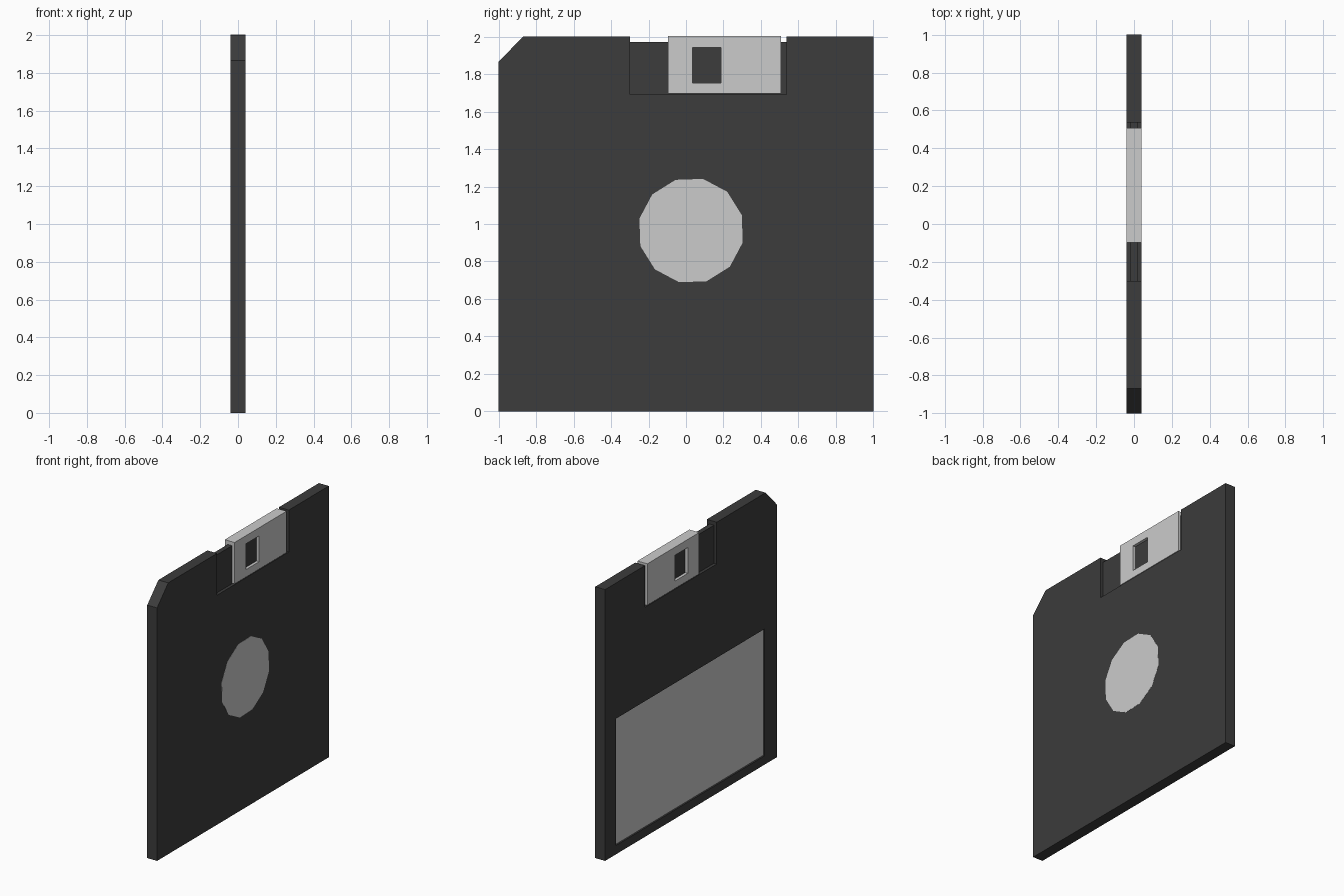
import bpy, bmesh, math
from mathutils import Vector

if "Cube" in bpy.data.objects:
    bpy.data.objects.remove(bpy.data.objects["Cube"])

T = 0.04       # half thickness of the case
CORE = 0.018   # half thickness of the case inside the shutter track


def prism(name, pts, direction, mat=None):
    """Extrude a closed profile of 3D points along a direction."""
    bm = bmesh.new()
    face = bm.faces.new([bm.verts.new(p) for p in pts])
    ext = bmesh.ops.extrude_face_region(bm, geom=[face])
    verts = [v for v in ext["geom"] if isinstance(v, bmesh.types.BMVert)]
    bmesh.ops.translate(bm, verts=verts, vec=Vector(direction))
    bmesh.ops.recalc_face_normals(bm, faces=bm.faces)
    me = bpy.data.meshes.new(name)
    bm.to_mesh(me)
    bm.free()
    ob = bpy.data.objects.new(name, me)
    bpy.context.collection.objects.link(ob)
    if mat:
        me.materials.append(mat)
    return ob


def plate(name, yz, x0, x1, mat=None):
    return prism(name, [(x0, y, z) for y, z in yz], (x1 - x0, 0, 0), mat)


def rect(y0, y1, z0, z1):
    return [(y0, z0), (y1, z0), (y1, z1), (y0, z1)]


def cut(target, cutter):
    """Subtract the cutter, bake the result and remove the cutter."""
    mod = target.modifiers.new("cut", 'BOOLEAN')
    mod.operation = 'DIFFERENCE'
    mod.solver = 'EXACT'
    mod.object = cutter
    bpy.context.view_layer.objects.active = target
    bpy.ops.object.modifier_apply(modifier=mod.name)
    bpy.data.objects.remove(cutter, do_unlink=True)


black = bpy.data.materials.new("black_plastic")
black.diffuse_color = (0.045, 0.045, 0.045, 1)
black.use_nodes = True
black.node_tree.nodes["Principled BSDF"].inputs["Base Color"].default_value = black.diffuse_color

# Case with one clipped corner
case = plate("case", [(-1, 0), (1, 0), (1, 2), (-0.87, 2), (-1, 1.865)], -T, T, black)

# Shutter track: a pocket on each face, joined by a shallow notch in the top
for s in (-1, 1):
    cut(case, plate("track_cutter", rect(-0.30, 0.535, 1.692, 2.1), s * CORE, s * 0.1))
cut(case, plate("notch_cutter", rect(-0.30, 0.535, 1.972, 2.1), -0.1, 0.1))

# Label recess in the back face, with the label lying in it
cut(case, plate("label_cutter", rect(-0.86, 0.87, 0.065, 1.0), -0.1, -T + 0.014))
plate("label", rect(-0.86, 0.87, 0.065, 1.0), -T + 0.012, -T + 0.016)

# Metal hub, twelve-sided and flush with the face
hub = [(0.027 + 0.283 * math.cos(math.radians(17 + 30 * i)),
        0.965 + 0.283 * math.sin(math.radians(17 + 30 * i))) for i in range(12)]
plate("hub", hub, 0.03, T + 0.0008)

# Sliding shutter folded over the top edge, with a window through both sides
g = CORE + 0.001
u = [(-T, 1.697), (-g, 1.697), (-g, 1.974), (g, 1.974),
     (g, 1.697), (T, 1.697), (T, 2.002), (-T, 2.002)]
shutter = prism("shutter", [(x, -0.097, z) for x, z in u], (0, 0.605, 0))
cut(shutter, plate("window_cutter", rect(0.036, 0.188, 1.752, 1.942), -0.1, 0.1))
